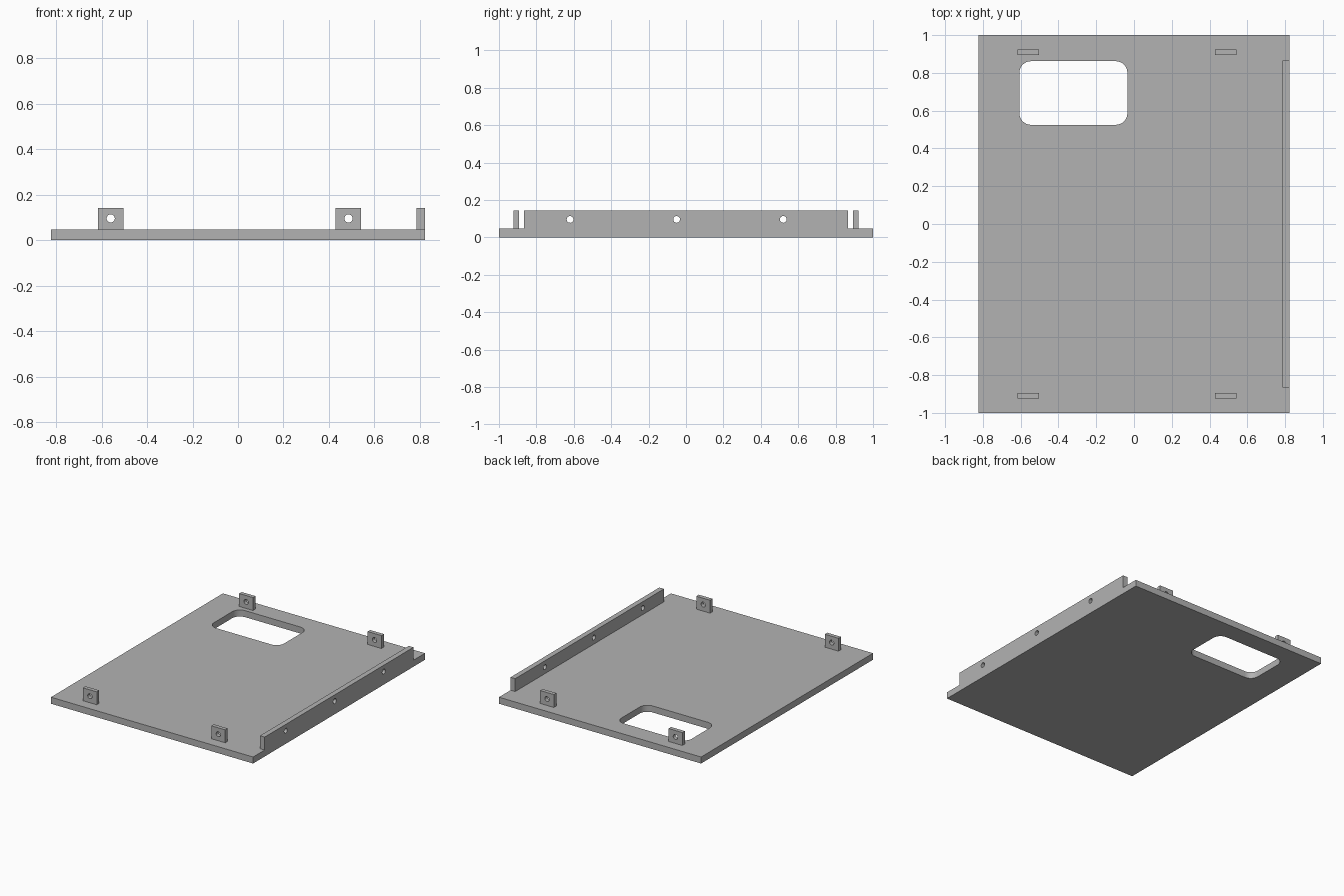
import bpy
import bmesh
from math import cos, sin, pi

cube = bpy.data.objects.get("Cube")
if cube:
    bpy.data.objects.remove(cube, do_unlink=True)

HALF_W, HALF_L = 0.823, 1.0
THICK, TOP = 0.048, 0.143
HOLE_Z, HOLE_R = 0.096, 0.018

grey = bpy.data.materials.new("plain_grey")
grey.use_nodes = True
colour = (0.45, 0.45, 0.45, 1)
grey.diffuse_color = colour
grey.node_tree.nodes["Principled BSDF"].inputs["Base Color"].default_value = colour


def rect(u0, u1, v0, v1):
    return [(u0, v0), (u1, v0), (u1, v1), (u0, v1)]


def circle(u, v, r, n=24):
    return [(u + r * cos(2 * pi * i / n), v + r * sin(2 * pi * i / n)) for i in range(n)]


def rounded_rect(u0, u1, v0, v1, r, steps=8):
    corners = [(u1 - r, v1 - r), (u0 + r, v1 - r), (u0 + r, v0 + r), (u1 - r, v0 + r)]
    points = []
    for k, (cu, cv) in enumerate(corners):
        for i in range(steps + 1):
            a = (k + i / steps) * pi / 2
            points.append((cu + r * cos(a), cv + r * sin(a)))
    return points


def panel(name, loops, w0, w1, place):
    """Slab with an outline and holes, spanning w0 to w1 across its thickness."""
    bm = bmesh.new()
    caps = ([], [])
    for loop in loops:
        rings = [[bm.verts.new(place(u, v, w)) for u, v in loop] for w in (w0, w1)]
        n = len(loop)
        for i in range(n):
            j = (i + 1) % n
            bm.faces.new((rings[0][i], rings[0][j], rings[1][j], rings[1][i]))
            for cap, ring in zip(caps, rings):
                cap.append(bm.edges.get((ring[i], ring[j])))
    for cap in caps:
        bmesh.ops.triangle_fill(bm, edges=cap, use_beauty=True)
    bmesh.ops.recalc_face_normals(bm, faces=bm.faces[:])
    mesh = bpy.data.meshes.new(name)
    bm.to_mesh(mesh)
    bm.free()
    mesh.materials.append(grey)
    obj = bpy.data.objects.new(name, mesh)
    bpy.context.collection.objects.link(obj)
    bpy.ops.object.select_all(action="DESELECT")
    obj.select_set(True)
    bpy.context.view_layer.objects.active = obj
    bpy.ops.object.shade_smooth_by_angle(angle=pi / 6)
    return obj


# Base plate with its rounded window
panel("base_plate",
      [rect(-HALF_W, HALF_W, -HALF_L, HALF_L),
       rounded_rect(-0.607, -0.035, 0.525, 0.862, 0.062)],
      0, THICK, lambda u, v, w: (u, v, w))

# Side rail with three screw holes, flush with the left edge
panel("side_rail",
      [rect(-0.865, 0.865, THICK, TOP)]
      + [circle(y, HOLE_Z, HOLE_R) for y in (-0.62, -0.05, 0.52)],
      0.785, HALF_W, lambda u, v, w: (w, u, v))

# Four mounting tabs, each with a screw hole
for end, sign in (("front", -1), ("back", 1)):
    for side, x in (("right", -0.56), ("left", 0.486)):
        panel(f"{end}_{side}_tab",
              [rect(x - 0.056, x + 0.056, THICK, TOP), circle(x, HOLE_Z, HOLE_R)],
              sign * 0.894, sign * 0.923, lambda u, v, w: (u, w, v))
